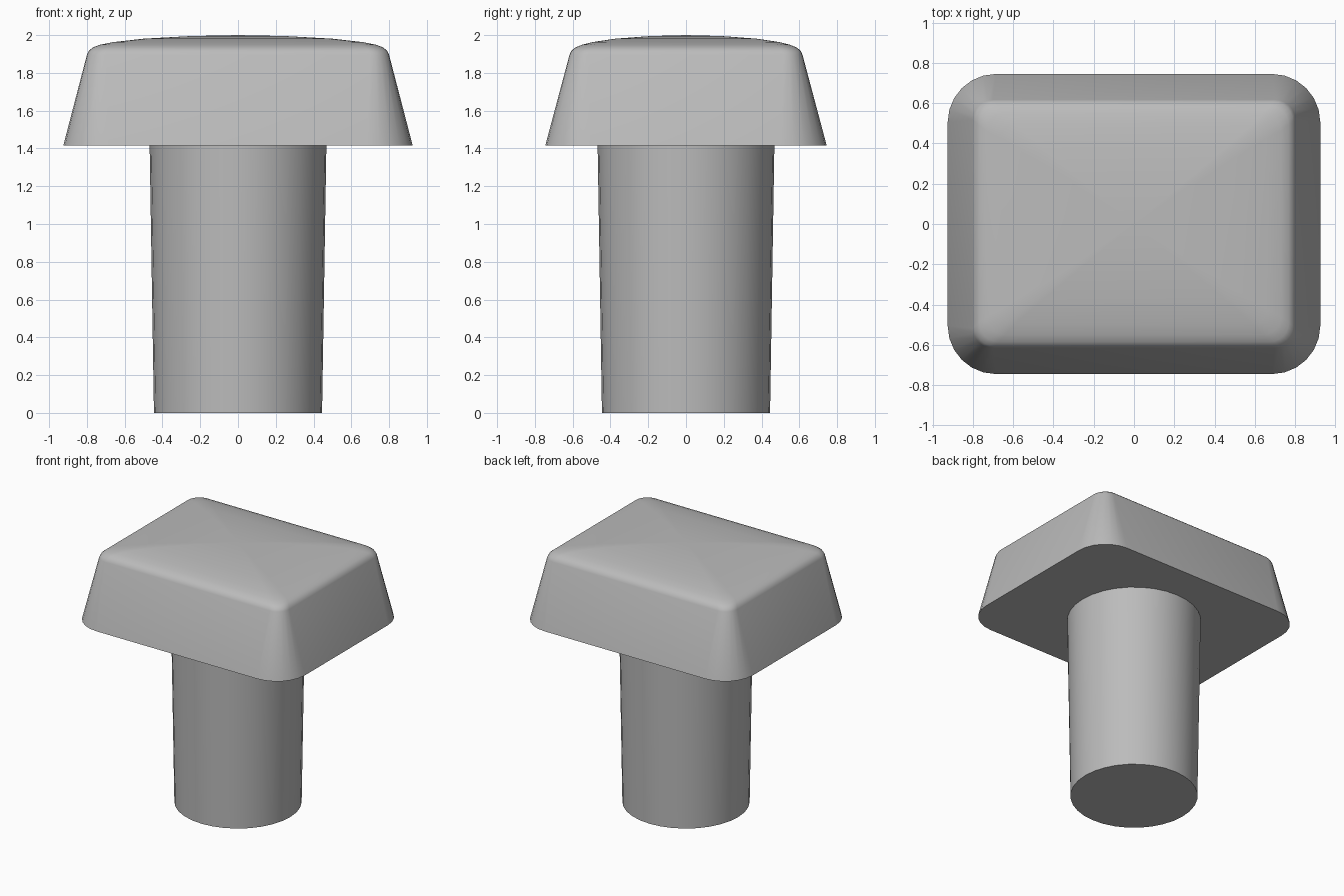
import bpy, bmesh, math

cube = bpy.data.objects.get("Cube")
if cube:
    bpy.data.objects.remove(cube, do_unlink=True)

# Single grey finish
grey = bpy.data.materials.new("plain_grey")
grey.use_nodes = True
colour = (0.5, 0.5, 0.5, 1)
grey.diffuse_color = colour
grey.node_tree.nodes["Principled BSDF"].inputs["Base Color"].default_value = colour


def rounded_ring(bm, hx, hy, r, z, steps=6):
    """Ring of vertices around a rounded rectangle."""
    ring = []
    for quarter, (sx, sy) in enumerate([(1, 1), (-1, 1), (-1, -1), (1, -1)]):
        for i in range(steps + 1):
            a = math.pi / 2 * (quarter + i / steps)
            ring.append(bm.verts.new((sx * (hx - r) + r * math.cos(a),
                                      sy * (hy - r) + r * math.sin(a), z)))
    return ring


def finish(bm, name, angle):
    bmesh.ops.recalc_face_normals(bm, faces=bm.faces[:])
    mesh = bpy.data.meshes.new(name)
    bm.to_mesh(mesh)
    bm.free()
    mesh.materials.append(grey)
    obj = bpy.data.objects.new(name, mesh)
    bpy.context.collection.objects.link(obj)
    bpy.ops.object.select_all(action='DESELECT')
    obj.select_set(True)
    bpy.context.view_layer.objects.active = obj
    bpy.ops.object.shade_smooth_by_angle(angle=math.radians(angle))
    return obj


# Cap: tapered rounded block with softened rim and shallow dome
bm = bmesh.new()
profile = [(0.925, 0.745, 0.24, 1.415), (0.80, 0.617, 0.10, 1.895),
           (0.79, 0.607, 0.10, 1.917), (0.768, 0.585, 0.095, 1.935),
           (0.73, 0.55, 0.09, 1.949), (0.66, 0.495, 0.07, 1.963),
           (0.50, 0.375, 0.05, 1.981), (0.25, 0.188, 0.02, 1.995)]
rings = [rounded_ring(bm, *row) for row in profile]
for low, high in zip(rings, rings[1:]):
    for i in range(len(low)):
        j = (i + 1) % len(low)
        bm.faces.new((low[i], low[j], high[j], high[i]))
bm.faces.new(rings[0])
peak = bm.verts.new((0, 0, 2))
for a, b in zip(rings[-1], rings[-1][1:] + rings[-1][:1]):
    bm.faces.new((a, b, peak))
finish(bm, "cap", 40)

# Stem: slightly tapered round peg
bm = bmesh.new()
bmesh.ops.create_cone(bm, cap_ends=True, segments=32, radius1=0.445,
                      radius2=0.468, depth=1.42)
bmesh.ops.translate(bm, verts=bm.verts[:], vec=(0, 0, 0.71))
finish(bm, "stem", 40)
